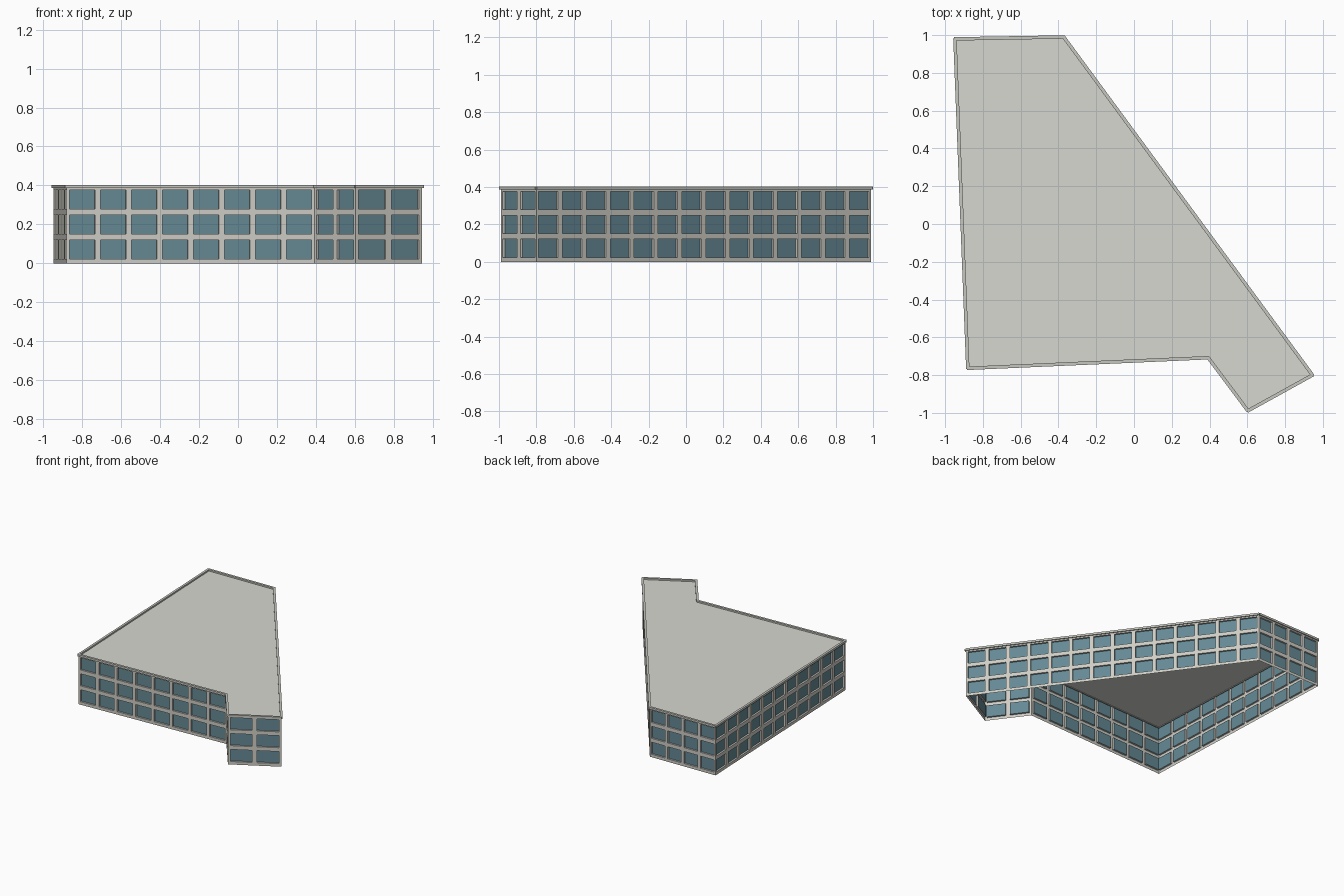
import bpy, bmesh
from mathutils import Vector

if "Cube" in bpy.data.objects:
    bpy.data.objects.remove(bpy.data.objects["Cube"])

# Wall corners in plan, counter-clockwise
CORNERS = [Vector(p) for p in ((-.948, .980), (-.880, -.764), (.393, -.708),
                               (.603, -.989), (.945, -.800), (-.372, .990))]
WALL_TOP, BAY = .390, .16
SILL, PANE_H, STOREY, FLOORS = .0235, .097, .1275, 3   # window rows
SIDE, DEPTH = .09, .014                                # pane margin (share of bay), recess
RIM_W, RIM_Z0, RIM_Z1 = .018, .386, .402


def material(name, rgb):
    m = bpy.data.materials.new(name)
    m.diffuse_color = (*rgb, 1)
    m.use_nodes = True
    m.node_tree.nodes["Principled BSDF"].inputs["Base Color"].default_value = m.diffuse_color
    return m


WALL = material("wall_concrete", (.62, .61, .56))
GLASS = material("window_glass", (.13, .25, .30))
ROOF = material("roof_grey", (.67, .68, .63))
RIM = material("rim_grey", (.57, .57, .53))


def finish(bm, name, mats):
    mesh = bpy.data.meshes.new(name)
    bm.to_mesh(mesh)
    bm.free()
    for m in mats:
        mesh.materials.append(m)
    ob = bpy.data.objects.new(name, mesh)
    bpy.context.collection.objects.link(ob)
    return ob


def sides():
    for i, a in enumerate(CORNERS):
        yield a, CORNERS[(i + 1) % len(CORNERS)]


# Facades: a grid of strips on every side, with panes pushed inwards (open below)
bm = bmesh.new()
panes = []
zs = [0]
for f in range(FLOORS):
    zs += [SILL + f * STOREY, SILL + f * STOREY + PANE_H]
zs.append(WALL_TOP)
for a, b in sides():
    bays = max(1, round((b - a).length / BAY + .01))
    ts = [0]
    for c in range(bays):
        ts += [(c + SIDE) / bays, (c + 1 - SIDE) / bays]
    ts.append(1)
    for i in range(len(ts) - 1):
        p, q = a.lerp(b, ts[i]), a.lerp(b, ts[i + 1])
        for j in range(len(zs) - 1):
            face = bm.faces.new([bm.verts.new(v) for v in (
                (p.x, p.y, zs[j]), (q.x, q.y, zs[j]),
                (q.x, q.y, zs[j + 1]), (p.x, p.y, zs[j + 1]))])
            if i % 2 and j % 2:
                panes.append(face)
bmesh.ops.remove_doubles(bm, verts=bm.verts[:], dist=.0005)
bm.normal_update()
bmesh.ops.inset_individual(bm, faces=panes, thickness=0, depth=-DEPTH)
for face in panes:
    face.material_index = 1
finish(bm, "facades", [WALL, GLASS])

# Flat roof
bm = bmesh.new()
bm.faces.new([bm.verts.new((p.x, p.y, WALL_TOP)) for p in CORNERS])
finish(bm, "roof", [ROOF])

# Raised rim: one slim bar centred on each wall line
bm = bmesh.new()
for a, b in sides():
    d = (b - a).normalized()
    n = Vector((-d.y, d.x)) * RIM_W / 2
    a, b = a - d * RIM_W * .2, b + d * RIM_W * .2
    plan = (a - n, b - n, b + n, a + n)
    low = [bm.verts.new((p.x, p.y, RIM_Z0)) for p in plan]
    top = [bm.verts.new((p.x, p.y, RIM_Z1)) for p in plan]
    bm.faces.new(low[::-1])
    bm.faces.new(top)
    for i in range(4):
        j = (i + 1) % 4
        bm.faces.new((low[i], low[j], top[j], top[i]))
finish(bm, "roof_rim", [RIM])
